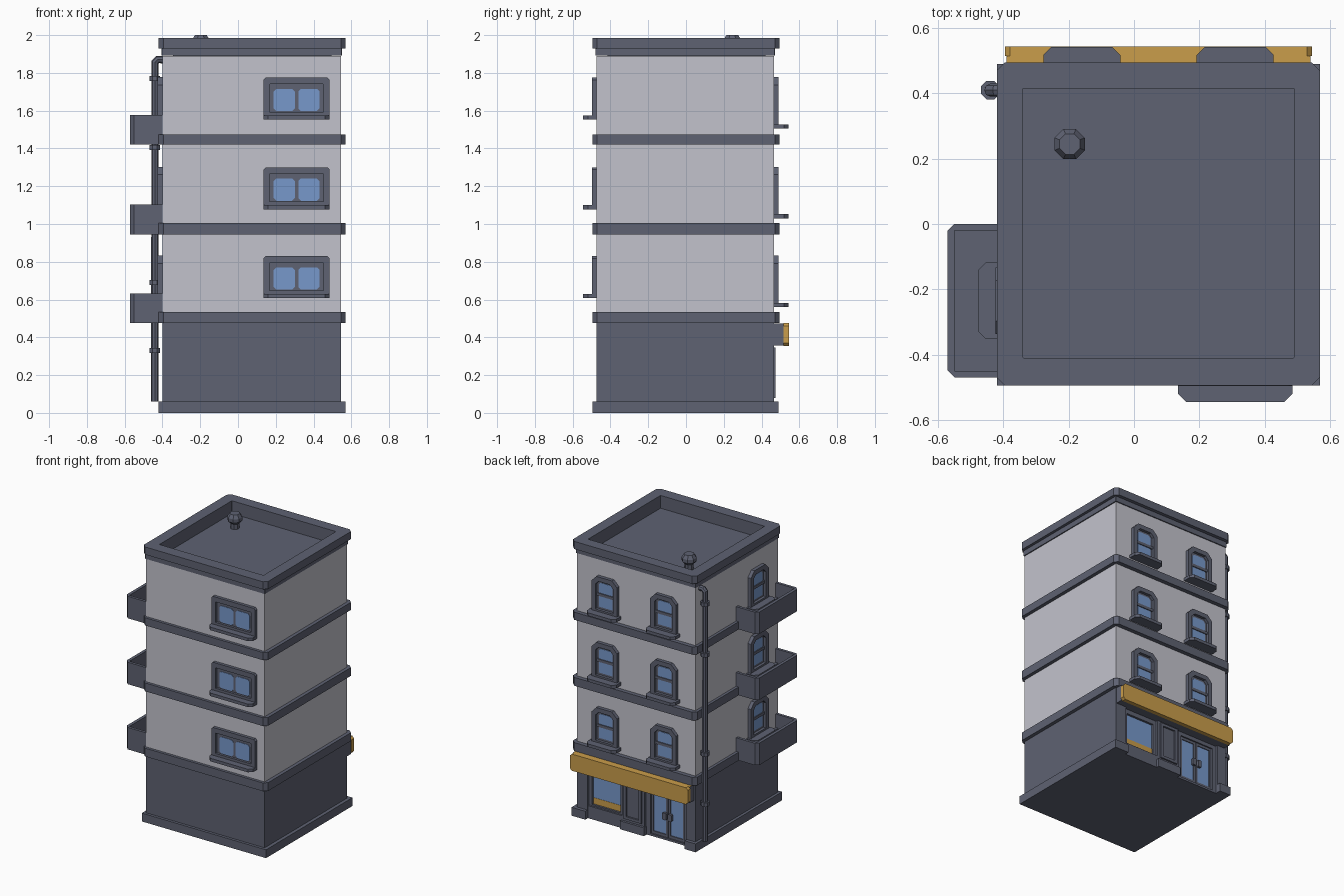
import bpy, bmesh, math
from mathutils import Matrix

if "Cube" in bpy.data.objects:
    bpy.data.objects.remove(bpy.data.objects["Cube"])


def material(name, rgb):
    m = bpy.data.materials.new(name)
    m.diffuse_color = (*rgb, 1)
    m.use_nodes = True
    m.node_tree.nodes["Principled BSDF"].inputs["Base Color"].default_value = m.diffuse_color
    return m


DARK = material("slate trim", (0.112, 0.122, 0.168))
WALL = material("pale wall", (0.545, 0.545, 0.605))
GLASS = material("blue glass", (0.185, 0.315, 0.60))
GOLD = material("gold sign", (0.59, 0.34, 0.07))


def rect(u0, u1, w0, w1, low=0.0, high=0.0):
    """Counter-clockwise rectangle with chamfered low and high corners."""
    p = [(u0 + low, w0), (u1 - low, w0)]
    if low:
        p.append((u1, w0 + low))
    p.append((u1, w1 - high))
    if high:
        p += [(u1 - high, w1), (u0 + high, w1)]
    p.append((u0, w1 - high))
    if low:
        p.append((u0, w0 + low))
    if not high:
        p = p[:-2] + [(u1, w1), (u0, w1)] if not low else p
    return p


def prism(name, outline, a, b, mat, M=Matrix(), hole=None):
    """Extrude an outline from height a to b, optionally with a hole of equal point count."""
    bm = bmesh.new()
    n = len(outline)

    def loop(pts, h):
        return [bm.verts.new((p[0], p[1], h)) for p in pts]

    def skin(r, s):
        for i in range(n):
            j = (i + 1) % n
            bm.faces.new((r[i], r[j], s[j], s[i]))
    lo, hi = loop(outline, a), loop(outline, b)
    skin(lo, hi)
    if hole:
        hlo, hhi = loop(hole, a), loop(hole, b)
        skin(hi, hhi)
        skin(hhi, hlo)
        skin(hlo, lo)
    else:
        bm.faces.new(hi)
        bm.faces.new(lo[::-1])
    bmesh.ops.recalc_face_normals(bm, faces=bm.faces)
    me = bpy.data.meshes.new(name)
    bm.to_mesh(me)
    bm.free()
    me.materials.append(mat)
    ob = bpy.data.objects.new(name, me)
    ob.matrix_world = M
    bpy.context.collection.objects.link(ob)
    return ob


UP = Matrix.Rotation(math.pi / 2, 4, 'X')


def on_wall(x, y, z, angle):
    """Frame where local x runs along the wall, y up and z outward."""
    return Matrix.Translation((x, y, z)) @ Matrix.Rotation(angle, 4, 'Z') @ UP


def sill(name, M, half, depth, thick):
    plan = [(-half, 0), (-half, -depth + .025), (-half + .025, -depth),
            (half - .025, -depth), (half, -depth + .025), (half, 0)]
    prism(name, plan, 0, thick, DARK, M @ UP.inverted())


# Main walls and ground floor with a recessed shop front at the back
X0, X1, Y0, Y1 = -0.40, 0.545, -0.475, 0.465
SHOP = 0.425
prism("upper_walls", rect(X0, X1, Y0, Y1), 0.5, 1.89, WALL)


def notched(x0, x1, y0, y1):
    return [(x0, y0), (x1, y0), (x1, y1), (0.46, y1), (0.46, SHOP),
            (-0.33, SHOP), (-0.33, y1), (x0, y1)]


prism("ground_floor", notched(X0, X1, Y0, Y1), 0.03, 0.5, DARK)
prism("base_plinth", notched(-0.42, 0.57, -0.495, 0.49), 0, 0.06, DARK)

# Floor bands, cornice, parapet and roof
band = rect(-0.42, 0.57, -0.495, 0.495, 0.025, 0.025)
for i, (a, b) in enumerate([(0.475, 0.535), (0.945, 1.005), (1.42, 1.475)]):
    prism(f"floor_band_{i}", band, a, b, DARK)
well = rect(-0.34, 0.49, -0.41, 0.415, 0.001, 0.001)
prism("cornice", rect(-0.405, 0.55, -0.48, 0.47, 0.002, 0.002), 1.892, 1.93, DARK, hole=well)
prism("parapet", band, 1.93, 1.985, DARK, hole=well)
prism("roof_deck", rect(-0.345, 0.495, -0.415, 0.42), 1.87, 1.893, DARK)

# Roof vent: stacked octagonal rings
bm = bmesh.new()
rings = []
for r, z in [(.03, 1.89), (.03, 1.93), (.05, 1.95), (.05, 1.975), (.034, 2.0)]:
    rings.append([bm.verts.new((-0.197 + r * math.cos((k + .5) * math.pi / 4),
                                0.245 + r * math.sin((k + .5) * math.pi / 4), z)) for k in range(8)])
for r, s in zip(rings, rings[1:]):
    for k in range(8):
        bm.faces.new((r[k], r[(k + 1) % 8], s[(k + 1) % 8], s[k]))
bm.faces.new(rings[-1])
me = bpy.data.meshes.new("roof_vent")
bm.to_mesh(me)
bm.free()
me.materials.append(DARK)
bpy.context.collection.objects.link(bpy.data.objects.new("roof_vent", me))


# Tall sash window with clipped top corners
def sash_window(tag, M):
    sill(f"sill_{tag}", M, 0.118, 0.078, 0.022)
    opening = rect(-.07, .07, .035, .24, 0, .025)
    prism(f"window_frame_{tag}", rect(-.102, .102, 0, .272, 0, .04), 0, .025, DARK, M, opening)
    prism(f"sash_{tag}", opening, 0, .005, DARK, M)
    prism(f"upper_pane_{tag}", rect(-.054, .054, .15, .225, 0, .015), .005, .008, GLASS, M)
    prism(f"lower_pane_{tag}", rect(-.054, .054, .05, .13), .005, .008, GLASS, M)
    prism(f"meeting_rail_{tag}", rect(-.07, .07, .13, .15), .005, .014, DARK, M)


# Wide two-pane window
def wide_window(tag, M):
    sill(f"wide_sill_{tag}", M, 0.175, 0.07, 0.022)
    opening = rect(-.143, .143, .04, .187, 0, .002)
    prism(f"wide_frame_{tag}", rect(-.175, .175, 0, .222, 0, .012), 0, .022, DARK, M, opening)
    prism(f"wide_sash_{tag}", opening, 0, .005, DARK, M)
    for s in (-1, 1):
        c = s * .065
        prism(f"wide_pane_{tag}_{s}", rect(c - .056, c + .056, .045, .163, .014, .014),
              .005, .008, GLASS, M)


# Each storey: windows on three sides and a balcony on the left
for i, z in enumerate((0.475, 0.945, 1.42)):
    wide_window(f"front_{i}", on_wall(0.31, Y0, z + .133, 0))
    for x in (-0.16, 0.31):
        sash_window(f"back_{i}_{x}", on_wall(x, Y1, z + .085, math.pi))
    sash_window(f"left_{i}", on_wall(X0, -0.235, z + .085, -math.pi / 2))
    outer = [(-.40, 0), (-.55, 0), (-.572, -.022), (-.572, -.448), (-.55, -.47), (-.40, -.47)]
    inner = [(-.40, -.45), (-.55, -.45), (-.55, -.02), (-.40, -.02)]
    prism(f"balcony_floor_{i}", outer, z, z + .025, DARK)
    prism(f"balcony_rail_{i}", outer + inner, z + .025, z + .158, DARK)

# Drainpipe with collars
cu = bpy.data.curves.new("drainpipe", 'CURVE')
cu.dimensions = '3D'
cu.bevel_depth, cu.bevel_resolution, cu.use_fill_caps = 0.02, 2, True
path = [(-.44, .06), (-.44, 1.855), (-.425, 1.87), (-.395, 1.87)]
sp = cu.splines.new('POLY')
sp.points.add(len(path) - 1)
for pt, (x, z) in zip(sp.points, path):
    pt.co = (x, .41, z, 1)
sp.use_smooth = False
cu.materials.append(DARK)
bpy.context.collection.objects.link(bpy.data.objects.new("drainpipe", cu))
for z in (0.33, 0.69, 1.405, 1.77):
    prism(f"pipe_collar_{z}", rect(-.468, -.412, .382, .438, .016, .016), z - .014, z + .014, DARK)

# Shop front, in back-wall coordinates (local x is -x)
S = on_wall(0, SHOP, 0, math.pi)
prism("shop_pillar", rect(-.185, -.005, 0, .4), 0, .038, DARK, S)
prism("pillar_plinth", rect(-.19, 0, 0, .06), 0, .055, DARK, S)
prism("pillar_panel", rect(-.165, -.025, .08, .345), .038, .05, DARK, S, rect(-.145, -.045, .10, .325))
prism("shop_window_frame", rect(-.46, -.185, .03, .36), 0, .022, DARK, S, rect(-.435, -.21, .10, .325))
prism("shop_stall_riser", rect(-.46, -.185, 0, .09), 0, .035, DARK, S)
prism("shop_glass", rect(-.435, -.21, .145, .325), 0, .006, GLASS, S)
prism("shop_display_strip", rect(-.435, -.21, .10, .145), 0, .008, GOLD, S)
prism("door_frame", rect(-.005, .33, 0, .36), 0, .022, DARK, S, rect(.03, .30, .015, .33))
for s in (-1, 1):
    c = .165 + s * .0675
    prism(f"door_leaf_{s}", rect(c - .0665, c + .0665, .015, .33), 0, .012, DARK, S,
          rect(c - .05, c + .05, .035, .312))
    prism(f"door_glass_{s}", rect(c - .05, c + .05, .035, .312), 0, .006, GLASS, S)
    h = .165 + s * .022
    prism(f"door_handle_{s}", rect(h - .015, h + .015, .145, .195, .005, .005), .012, .03, DARK, S)

# Sign board over the shop
box = prism("sign_box", rect(-.54, .39, .357, .473), 0, .09, DARK, S)
box.data.materials.append(GOLD)
for f in box.data.polygons:
    if f.normal.y > 0.5:
        f.material_index = 1
prism("sign_board", rect(-.545, .395, .355, .475, .015, .015), .09, .119, GOLD, S)
